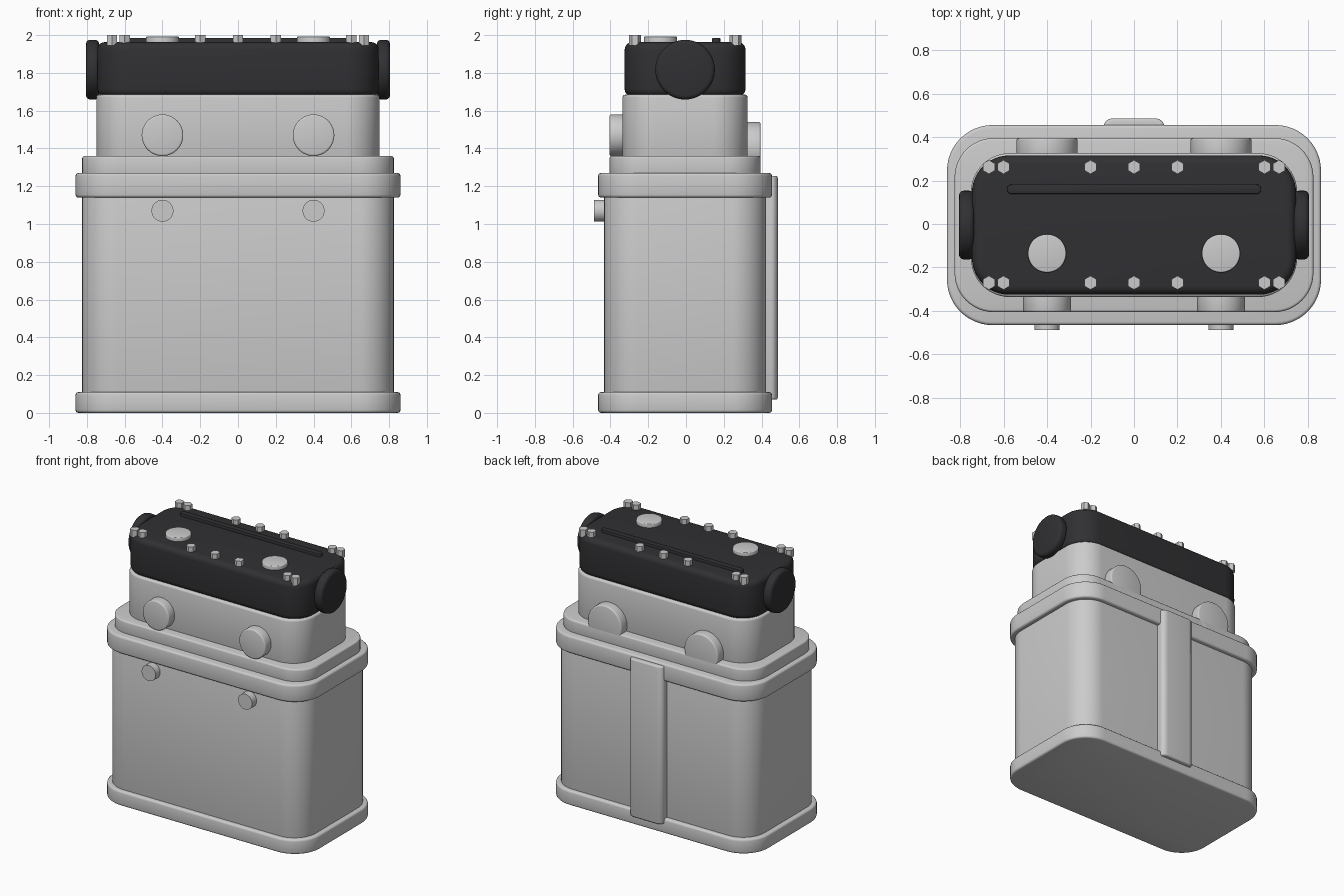
import bpy, bmesh, math
from mathutils import Matrix

if "Cube" in bpy.data.objects:
    bpy.data.objects.remove(bpy.data.objects["Cube"])

CY = -0.005  # depth centre of the housing

black = bpy.data.materials.new("black_plastic")
black.diffuse_color = (0.03, 0.03, 0.033, 1)
black.use_nodes = True
black.node_tree.nodes["Principled BSDF"].inputs["Base Color"].default_value = black.diffuse_color


def finish(name, bm, mat=None, smooth=True):
    bmesh.ops.recalc_face_normals(bm, faces=bm.faces)
    mesh = bpy.data.meshes.new(name)
    bm.to_mesh(mesh)
    bm.free()
    ob = bpy.data.objects.new(name, mesh)
    bpy.context.collection.objects.link(ob)
    if mat:
        mesh.materials.append(mat)
    if smooth:
        bpy.ops.object.select_all(action='DESELECT')
        ob.select_set(True)
        bpy.context.view_layer.objects.active = ob
        bpy.ops.object.shade_smooth_by_angle(angle=math.radians(35))
    return ob


def outline(hx, hy, r, n=12):
    pts = []
    for k, (sx, sy) in enumerate([(1, 1), (-1, 1), (-1, -1), (1, -1)]):
        for i in range(n + 1):
            a = math.pi / 2 * (k + i / n)
            pts.append((sx * (hx - r) + r * math.cos(a), sy * (hy - r) + r * math.sin(a)))
    return pts


def loft(bm, rings):
    loops = [[bm.verts.new(p) for p in ring] for ring in rings]
    n = len(loops[0])
    for a, b in zip(loops, loops[1:]):
        for i in range(n):
            j = (i + 1) % n
            bm.faces.new((a[i], a[j], b[j], b[i]))
    bm.faces.new(loops[0][::-1])
    bm.faces.new(loops[-1])


def edge_profile(lo, hi, bev, steps):
    arc = [math.pi / 2 * i / steps for i in range(steps + 1)]
    prof = [(bev * (1 - math.sin(a)), lo + bev * (1 - math.cos(a))) for a in arc]
    return prof + [(d, lo + hi - z) for d, z in reversed(prof)]


def rounded_block(name, hx, hy, r, z0, z1, bev, steps=3, cx=0, cy=CY, mat=None):
    bm = bmesh.new()
    rings = []
    for d, z in edge_profile(z0, z1, bev, steps):
        rings.append([(cx + x, cy + y, z) for x, y in outline(hx - d, hy - d, r - d)])
    loft(bm, rings)
    return finish(name, bm, mat)


def disc(name, centre, r, length, axis, bev, steps=3, sides=48, mat=None, smooth=True):
    bm = bmesh.new()
    prof = edge_profile(-length / 2, length / 2, bev, steps) if bev else [(0, -length / 2), (0, length / 2)]
    rings = []
    for d, z in prof:
        rings.append([((r - d) * math.sin(2 * math.pi * i / sides),
                       (r - d) * math.cos(2 * math.pi * i / sides), z) for i in range(sides)])
    loft(bm, rings)
    rot = {'X': Matrix.Rotation(math.pi / 2, 4, 'Y'),
           'Y': Matrix.Rotation(math.pi / 2, 4, 'X'), 'Z': Matrix()}[axis]
    bmesh.ops.transform(bm, matrix=Matrix.Translation(centre) @ rot, verts=bm.verts)
    return finish(name, bm, mat, smooth)


# Stacked housing
rounded_block("base_flange", 0.86, 0.46, 0.21, 0, 0.11, 0.015)
rounded_block("main_body", 0.825, 0.428, 0.18, 0.05, 1.2, 0.01)
rounded_block("upper_flange", 0.86, 0.46, 0.21, 1.14, 1.27, 0.015)
rounded_block("shoulder_step", 0.825, 0.40, 0.18, 1.25, 1.36, 0.012)
rounded_block("neck", 0.75, 0.331, 0.18, 1.34, 1.685, 0.015)
rounded_block("cover", 0.745, 0.32, 0.17, 1.675, 1.963, 0.04, 5, mat=black)

# Ridge on the cover
rounded_block("cover_ridge", 0.585, 0.022, 0.022, 1.94, 1.985, 0.005, 2, cy=0.16, mat=black)

# Paired parts, left and right
for side, s in (("left", -1), ("right", 1)):
    disc("end_cap_" + side, (s * 0.77, CY, 1.817), 0.158, 0.07, 'X', 0.022, mat=black)
    disc("front_port_" + side, (s * 0.4, -0.35, 1.47), 0.11, 0.11, 'Y', 0.01)
    disc("back_port_" + side, (s * 0.4, 0.345, 1.40), 0.14, 0.10, 'Y', 0.01)
    disc("front_knob_" + side, (s * 0.4, -0.457, 1.07), 0.058, 0.06, 'Y', 0)
    disc("top_cap_" + side, (s * 0.4, -0.135, 1.967), 0.088, 0.05, 'Z', 0.006)

# Hex bolts along both long edges
for row, y in (("front", -0.27), ("back", 0.262)):
    for i, x in enumerate((-0.667, -0.6, -0.2, 0, 0.2, 0.6, 0.667)):
        disc(f"bolt_{row}_{i}", (x, y, 1.972), 0.032, 0.056, 'Z', 0, sides=6, smooth=False)

# Rounded strip down the back
bm = bmesh.new()
strip = [(-0.138, 0.40), (-0.138, 0.452)]
for c, a0 in ((-0.095, math.pi), (0.095, math.pi / 2)):
    for i in range(7):
        a = a0 - math.pi / 2 * i / 6
        strip.append((c + 0.043 * math.cos(a), 0.453 + 0.033 * math.sin(a)))
strip += [(0.138, 0.452), (0.138, 0.40)]
rings = []
for d, z in edge_profile(0.07, 1.255, 0.012, 3):
    rings.append([(x * (1 - d / 0.138), y - (d if y > 0.41 else 0), z) for x, y in strip])
loft(bm, rings)
finish("back_strip", bm)
